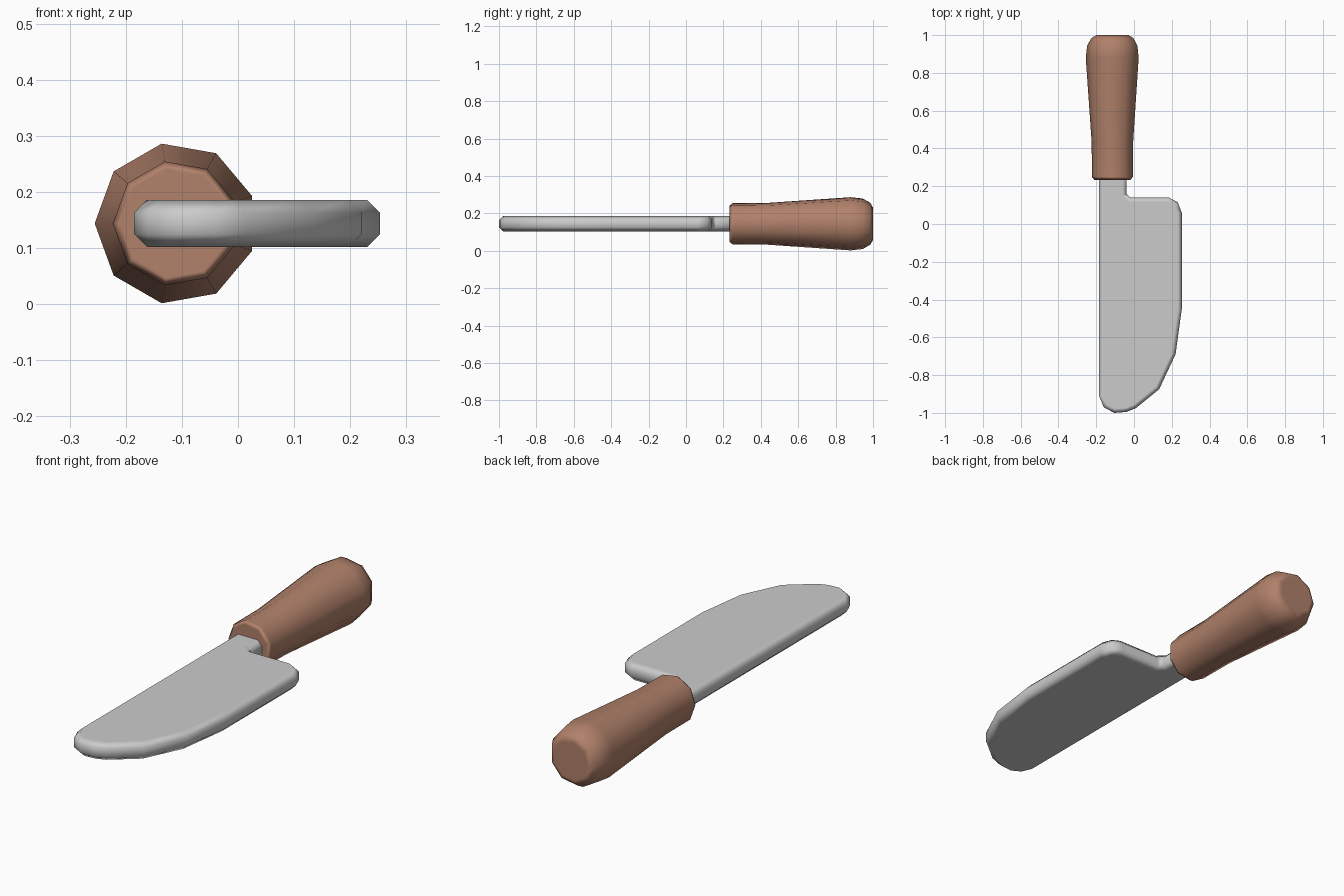
import bpy, bmesh
from math import cos, sin, radians

if "Cube" in bpy.data.objects:
    bpy.data.objects.remove(bpy.data.objects["Cube"])


def finish(bm, name):
    """Turn the bmesh into a smooth object whose large faces stay flat."""
    bmesh.ops.recalc_face_normals(bm, faces=bm.faces)
    for f in bm.faces:
        f.smooth = True
    mesh = bpy.data.meshes.new(name)
    bm.to_mesh(mesh)
    bm.free()
    obj = bpy.data.objects.new(name, mesh)
    bpy.context.collection.objects.link(obj)
    wn = obj.modifiers.new("flat_faces", 'WEIGHTED_NORMAL')
    wn.weight = 100
    return obj


# Blade with tang: extruded outline with chamfered rims
Z0, Z1 = 0.102, 0.186
outline = [(-0.185, 0.30), (-0.04, 0.30), (-0.04, 0.16), (-0.02, 0.14),
           (0.185, 0.14), (0.232, 0.115), (0.253, 0.06), (0.253, -0.45),
           (0.22, -0.69), (0.133, -0.875), (0.01, -0.975), (-0.04, -0.995),
           (-0.105, -1.0), (-0.16, -0.97), (-0.185, -0.91)]
bm = bmesh.new()
base = bm.faces.new([bm.verts.new((x, y, Z0)) for x, y in outline])
ext = bmesh.ops.extrude_face_region(bm, geom=[base], use_keep_orig=True)
top = [v for v in ext["geom"] if isinstance(v, bmesh.types.BMVert)]
bmesh.ops.translate(bm, verts=top, vec=(0, 0, Z1 - Z0))
bmesh.ops.recalc_face_normals(bm, faces=bm.faces)
rims = [e for e in bm.edges if abs(e.verts[0].co.z - e.verts[1].co.z) < 1e-5]
bmesh.ops.bevel(bm, geom=rims, offset=0.023, offset_type='OFFSET',
                segments=1, profile=0.5, affect='EDGES')
finish(bm, "blade")

# Handle: nine-sided lathe along y, as (y, radius) rings
CX, CZ, SIDES = -0.111, 0.144, 9
profile = [(0.232, 0.098), (0.25, 0.112), (0.43, 0.113), (0.88, 0.1444),
           (0.945, 0.137), (0.985, 0.114), (1.0, 0.088)]
bm = bmesh.new()
rings = []
for y, r in profile:
    angles = [radians(180 + 360 * k / SIDES) for k in range(SIDES)]
    rings.append([bm.verts.new((CX + r * cos(a), y, CZ + r * sin(a))) for a in angles])
for a, b in zip(rings, rings[1:]):
    for k in range(SIDES):
        n = (k + 1) % SIDES
        bm.faces.new((a[k], a[n], b[n], b[k]))
bm.faces.new(rings[0])
bm.faces.new(rings[-1])
handle = finish(bm, "handle")

wood = bpy.data.materials.new("brown_wood")
wood.diffuse_color = (0.44, 0.22, 0.145, 1)
wood.use_nodes = True
wood.node_tree.nodes["Principled BSDF"].inputs["Base Color"].default_value = wood.diffuse_color
handle.data.materials.append(wood)
